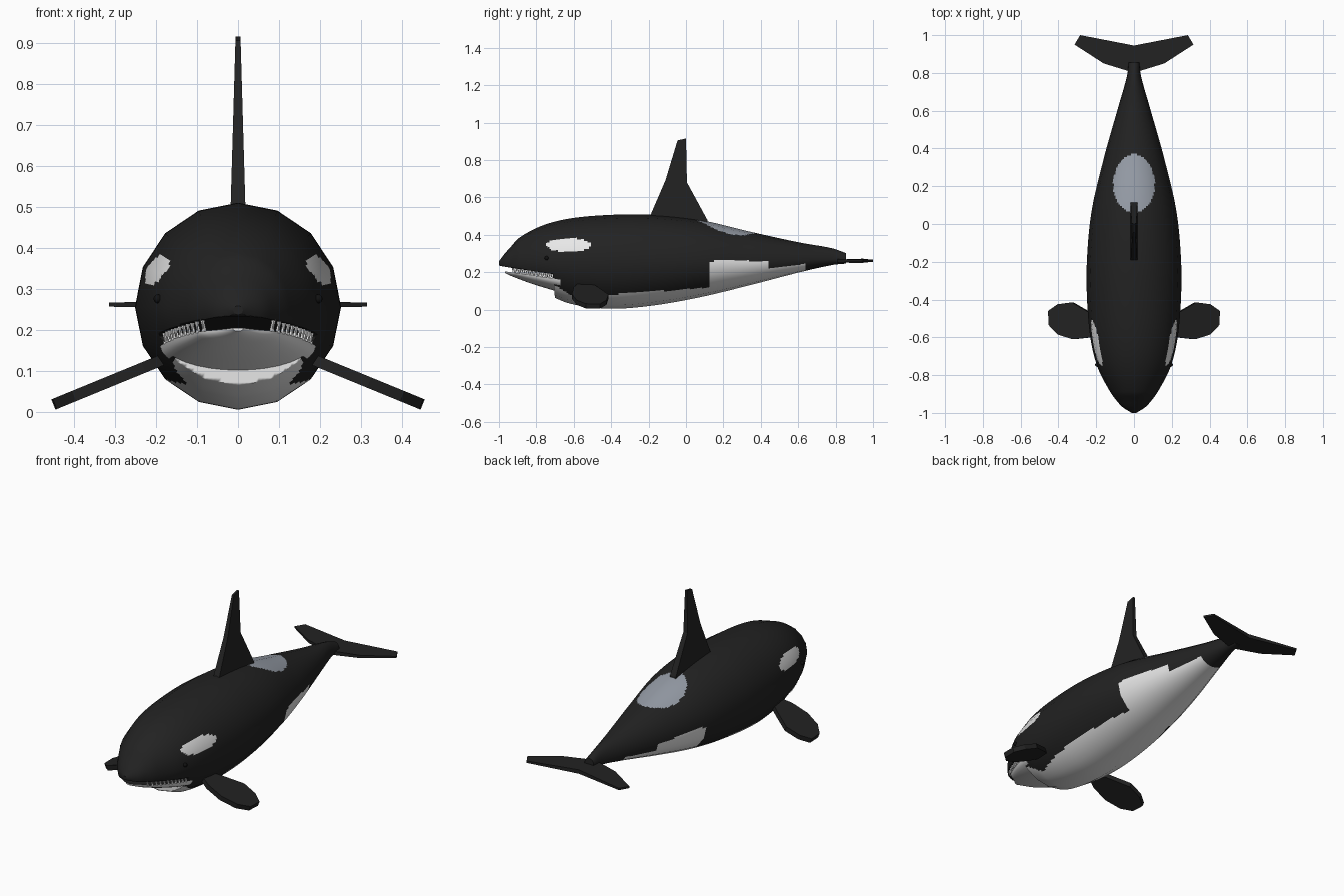
import bpy, bmesh, math
from mathutils import Vector, Matrix

if "Cube" in bpy.data.objects:
    bpy.data.objects.remove(bpy.data.objects["Cube"])


def material(name, rgb):
    m = bpy.data.materials.new(name)
    m.diffuse_color = (*rgb, 1)
    m.use_nodes = True
    m.node_tree.nodes["Principled BSDF"].inputs["Base Color"].default_value = m.diffuse_color
    return m


BLACK = material("skin black", (0.016, 0.016, 0.016))
WHITE = material("belly white", (0.85, 0.85, 0.85))
GREY = material("saddle grey", (0.30, 0.33, 0.38))
EYE = material("eye black", (0.006, 0.006, 0.006))

# Body stations: y, half width, top z, bottom z
BODY = [(-1, .012, .258, .236), (-.97, .06, .298, .195), (-.94, .088, .332, .17), (-.89, .125, .385, .138),
        (-.765, .19, .45, .092), (-.62, .228, .487, .032), (-.41, .248, .506, .005),
        (-.19, .249, .507, .02), (.07, .224, .48, .065), (.34, .162, .417, .13),
        (.61, .086, .358, .2), (.78, .038, .328, .238), (.855, .028, .302, .246)]
# Jaw stations: y, lip z, bottom z
JAW = [(-.968, .204, .196), (-.94, .2, .182), (-.83, .185, .14), (-.7, .165, .1), (-.67, .16, .092)]


def curve(table, y, col):
    """Smooth curve through one column of a table."""
    n = len(table)
    i = 0
    while i < n - 2 and y > table[i + 1][0]:
        i += 1

    def slope(k):
        a, b = table[max(k - 1, 0)], table[min(k + 1, n - 1)]
        return (b[col] - a[col]) / (b[0] - a[0])
    p, q = table[i], table[i + 1]
    h = q[0] - p[0]
    t = (y - p[0]) / h
    return ((2*t**3 - 3*t*t + 1) * p[col] + (t**3 - 2*t*t + t) * h * slope(i)
            + (3*t*t - 2*t**3) * q[col] + (t**3 - t*t) * h * slope(i + 1))


def lerp(y, y0, v0, y1, v1):
    t = min(max((y - y0) / (y1 - y0), 0), 1)
    return v0 + (v1 - v0) * t


def mid(y):
    if y < -.9:
        return lerp(y, -1, .247, -.9, .255)
    return lerp(y, .3, .255, .855, .272)


def point(y, a):
    """Round body surface at station y and angle a from the top."""
    m = mid(y)
    h = curve(BODY, y, 2) - m if math.cos(a) > 0 else m - curve(BODY, y, 3)
    return Vector((curve(BODY, y, 1) * math.sin(a), y, m + h * math.cos(a)))


def half_at(y, z):
    """Half width of the lower body at height z."""
    m = mid(y)
    k = min(max((m - z) / (m - curve(BODY, y, 3)), 0), 1)
    return curve(BODY, y, 1) * math.sqrt(1 - k * k)


def lip(y):
    """Upper lip height; drops steeply at the mouth corner."""
    if y > -.712:
        return lerp(y, -.712, .19, -.695, 0)
    return lerp(y, -1, .234, -.9, .218) if y < -.9 else lerp(y, -.9, .218, -.712, .19)


def loft(name, rings, mats):
    bm = bmesh.new()
    vs = [[bm.verts.new(p) for p in r] for r in rings]
    n = len(vs[0])
    for a, b in zip(vs, vs[1:]):
        for j in range(n):
            bm.faces.new((a[j], a[(j + 1) % n], b[(j + 1) % n], b[j]))
    bm.faces.new(vs[0])
    bm.faces.new(vs[-1])
    bmesh.ops.recalc_face_normals(bm, faces=bm.faces)
    return finish(name, bm, mats)


def finish(name, bm, mats):
    me = bpy.data.meshes.new(name)
    bm.to_mesh(me)
    bm.free()
    for m in mats:
        me.materials.append(m)
    ob = bpy.data.objects.new(name, me)
    bpy.context.collection.objects.link(ob)
    return ob


def plate(name, outline, place, mat=BLACK):
    """Solid plate: place(u, v, side) maps the outline to each side."""
    bm = bmesh.new()
    a, b = [[bm.verts.new(place(u, v, s)) for u, v in outline] for s in (-1, 1)]
    n = len(a)
    bm.faces.new(a)
    bm.faces.new(b)
    for j in range(n):
        bm.faces.new((a[j], a[(j + 1) % n], b[(j + 1) % n], b[j]))
    bmesh.ops.recalc_face_normals(bm, faces=bm.faces)
    return finish(name, bm, [mat])


# Body: sixteen-sided section, finely divided so the markings can be picked out
SIDES, SUB = 16, 8
ys = {-1 + 1.855 * i / 200 for i in range(201)}
ys = {y for y in ys if not -.715 < y < -.692} | {.125, .44, .64}
ys = sorted(ys | {-.712 + .017 * i / 16 for i in range(17)})
rings, normals = [], []
for y in ys:
    corners = [point(y, 2 * math.pi * k / SIDES) for k in range(SIDES + 1)]
    ring = []
    for k in range(SIDES):
        for s in range(SUB):
            p = corners[k].lerp(corners[k + 1], s / SUB)
            a = 2 * math.pi * (k + s / SUB) / SIDES
            y0, y1 = max(y - .004, -1), min(y + .004, .855)
            nrm = (point(y, a + .01) - point(y, a - .01)).cross(point(y1, a) - point(y0, a)).normalized()
            if nrm.dot(Vector((math.sin(a), 0, math.cos(a)))) < 0:
                nrm = -nrm
            if y < -.695 and p.z < lip(y):
                p.z = lip(y)
                nrm = Vector((0, -1, 0)) if y > -.712 else Vector((0, 0, -1))
            ring.append(p)
            normals.append(nrm)
    rings.append(ring)
body = loft("body", rings, [BLACK, WHITE, GREY])


def belly_line(y):
    if y < -.6:
        return lerp(y, -.7, .13, -.6, .066)
    if y < .125:
        return lerp(y, -.6, .066, .125, .118)
    if y < .44:
        return .26
    return lerp(y, .44, .22, .64, .245) if y < .64 else -1


# Markings: belly, eye patches and saddle
for f in body.data.polygons:
    f.use_smooth = True
    x, y, z = f.center
    if y > -.711 and z < belly_line(y):
        f.material_index = 1
    elif ((y + .628) / .12) ** 2 + ((z - .345) / .037) ** 2 < 1:
        f.material_index = 1
    elif z > .3 and (x / .11) ** 2 + ((y - .2) / (.17 if y > .2 else .14)) ** 2 < 1:
        f.material_index = 2
loop_normals = []
for f in body.data.polygons:
    for v in f.vertices:
        loop_normals.append(f.normal.copy() if len(f.vertices) > 4 else normals[v])
body.data.normals_split_custom_set(loop_normals)

# Lower jaw: half bowl, dark on the inside
rings = []
for i in range(25):
    y = -.968 + .298 * i / 24
    top, low = curve(JAW, y, 1), curve(JAW, y, 2)
    w = half_at(y, top) * .98 * min(1, .35 + 12 * (y + .968))
    rings.append([(w * math.cos(a), y, top - (top - low) * math.sin(a))
                  for a in [math.pi * k / 16 for k in range(17)]])
jaw = loft("lower_jaw", rings, [WHITE, BLACK])
for f in jaw.data.polygons:
    f.use_smooth = len(f.vertices) == 4 and f.normal.z < .8
    if f.normal.z > .8:
        f.material_index = 1

# Teeth: upper and lower rows on both sides
bm = bmesh.new()
for i in range(11):
    y = -.925 + .205 * i / 10
    for side in (-1, 1):
        for up, z, dy in ((False, lip(y) - .009, 0), (True, curve(JAW, y, 1) + .009, .01)):
            mat = Matrix.Translation((side * half_at(y, z) * .95, y + dy, z))
            if not up:
                mat = mat @ Matrix.Rotation(math.pi, 4, 'X')
            bmesh.ops.create_cone(bm, cap_ends=True, segments=6, radius1=.007, radius2=.001,
                                  depth=.024, matrix=mat)
finish("teeth", bm, [WHITE])

# Eyes
bm = bmesh.new()
for side in (-1, 1):
    bmesh.ops.create_uvsphere(bm, u_segments=12, v_segments=8, radius=.011,
                              matrix=Matrix.Translation((side * .195, -.745, .275)))
for f in bm.faces:
    f.smooth = True
finish("eyes", bm, [EYE])

# Dorsal fin: thins toward the tip
fin = [(-.19, .49), (-.19, .505), (-.11, .69), (-.045, .905), (0, .915), (.005, .68), (.115, .478), (.115, .46)]
plate("dorsal_fin", fin, lambda u, v, s: (s * lerp(v, .5, .018, .915, .006), u, v))

# Tail flukes
half = [(.03, .81), (.16, .85), (.315, .95), (.285, 1.0)]
fluke = half + [(0, .945)] + [(-x, y) for x, y in reversed(half)]
plate("tail_flukes", fluke, lambda u, v, s: (u, v, .261 + s * lerp(abs(u), 0, .011, .3, .005)))

# Flippers: thick paddles sloping down and outward
paddle = [(.17, -.57), (.23, -.6), (.32, -.61), (.40, -.585), (.447, -.535), (.45, -.46), (.40, -.425),
          (.325, -.415), (.23, -.47), (.17, -.51)]
for side, label in ((-1, "left"), (1, "right")):
    plate("flipper_" + label, paddle,
          lambda u, v, s: (side * (u + s * .005), v, .12 - .41 * (u - .2) + s * .0125))
